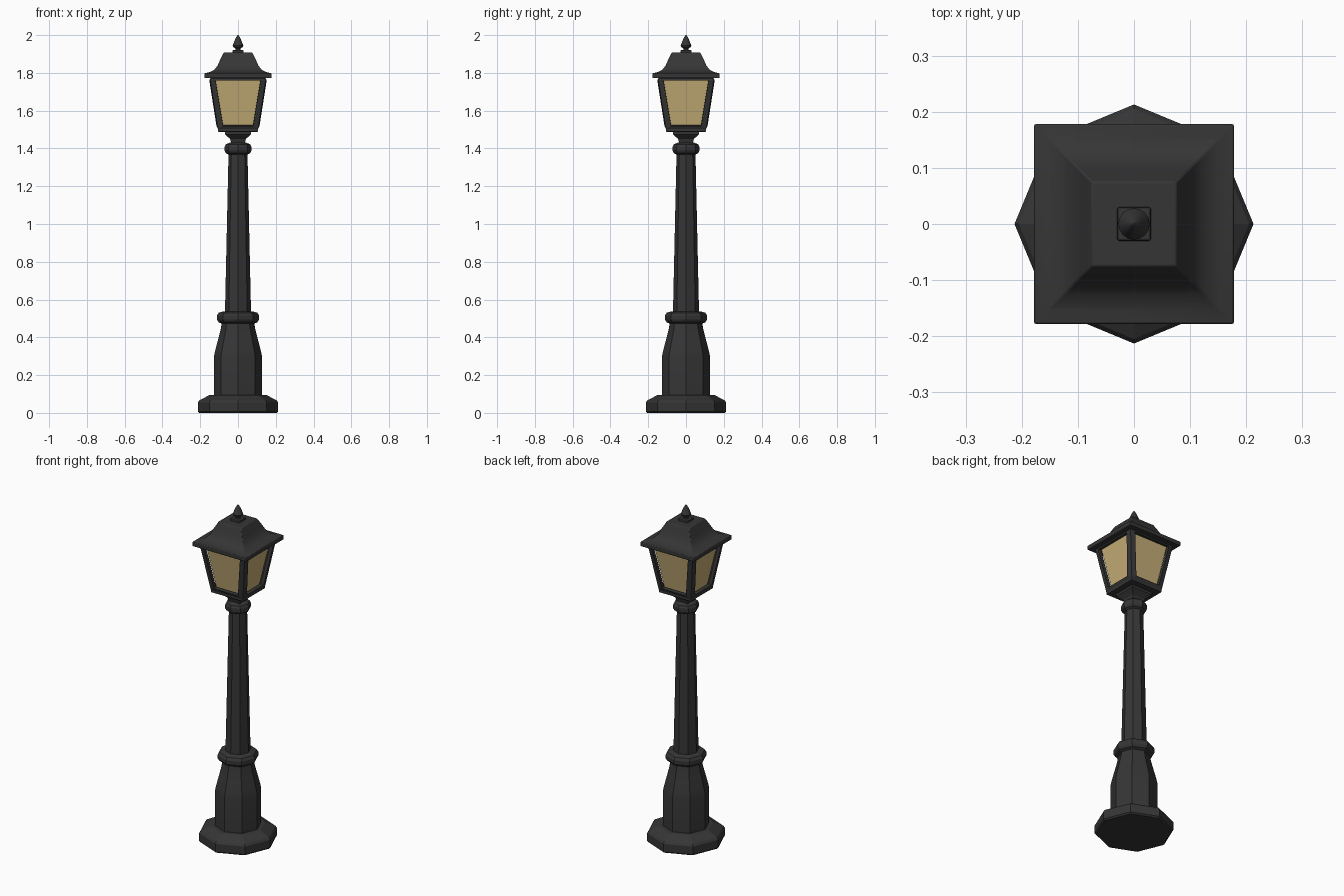
import bpy, bmesh, math

if "Cube" in bpy.data.objects:
    bpy.data.objects.remove(bpy.data.objects["Cube"])

def material(name, rgba):
    m = bpy.data.materials.new(name)
    m.diffuse_color = rgba
    m.use_nodes = True
    m.node_tree.nodes["Principled BSDF"].inputs["Base Color"].default_value = m.diffuse_color
    return m

IRON = material("dark iron", (0.036, 0.036, 0.036, 1))
GLASS = material("amber glass", (0.56, 0.42, 0.18, 0.8))

def finish(name, bm, mat):
    bmesh.ops.recalc_face_normals(bm, faces=bm.faces)
    me = bpy.data.meshes.new(name)
    bm.to_mesh(me)
    bm.free()
    me.materials.append(mat)
    ob = bpy.data.objects.new(name, me)
    bpy.context.collection.objects.link(ob)
    return ob

def loft(name, profile, sides, mat=IRON, caps=True, smooth=False, bevel=0):
    """Stack of polygon rings from (radius, z); for 4 sides radius is the half width."""
    bm = bmesh.new()
    k, off = (math.sqrt(2), math.pi / 4) if sides == 4 else (1, 0)
    rings = []
    for r, z in profile:
        rings.append([bm.verts.new((r * k * math.cos(off + 2 * math.pi * i / sides),
                                    r * k * math.sin(off + 2 * math.pi * i / sides), z))
                      for i in range(sides)])
    for a, b in zip(rings, rings[1:]):
        for i in range(sides):
            j = (i + 1) % sides
            bm.faces.new((a[i], a[j], b[j], b[i]))
    if caps:
        bm.faces.new(rings[0])
        bm.faces.new(rings[-1])
    ob = finish(name, bm, mat)
    if bevel:
        m = ob.modifiers.new("bevel", 'BEVEL')
        m.width, m.segments = bevel, 2
    if smooth:
        bpy.context.view_layer.objects.active = ob
        ob.select_set(True)
        bpy.ops.object.shade_smooth_by_angle(angle=math.radians(32))
        ob.select_set(False)
    return ob

# post
loft("foot", [(0.205, 0), (0.213, 0.008), (0.213, 0.055), (0.205, 0.066), (0.15, 0.095)], 8)
loft("pedestal", [(0.127, 0.09), (0.127, 0.3), (0.122, 0.325), (0.105, 0.39),
                  (0.092, 0.44), (0.085, 0.48)], 8, smooth=True)
loft("lower_collar", [(0.085, 0.472), (0.103, 0.48), (0.112, 0.495), (0.112, 0.515),
                      (0.103, 0.53), (0.075, 0.538)], 8)
loft("pole", [(0.069, 0.53), (0.05, 1.38)], 8)
loft("upper_collar", [(0.05, 1.368), (0.064, 1.375), (0.071, 1.388), (0.071, 1.408),
                      (0.064, 1.422), (0.04, 1.432)], 8)

# lantern
loft("lantern_neck", [(0.035, 1.425), (0.042, 1.45), (0.068, 1.475), (0.07, 1.492)], 4)
loft("lantern_tray", [(0.106, 1.488), (0.106, 1.51)], 4, bevel=0.004)
frame = loft("lantern_frame", [(0.092, 1.508), (0.134, 1.775)], 4, caps=False)
bm = bmesh.new()
bm.from_mesh(frame.data)
panes = list(bm.faces)
bmesh.ops.inset_individual(bm, faces=panes, thickness=0.02)
bmesh.ops.delete(bm, geom=panes, context='FACES')
bm.to_mesh(frame.data)
bm.free()
sol = frame.modifiers.new("thickness", 'SOLIDIFY')
sol.thickness, sol.offset = 0.02, -1
loft("glass", [(0.083, 1.512), (0.125, 1.772)], 4, mat=GLASS, caps=False)

# roof and finial
loft("roof", [(0.178, 1.772), (0.178, 1.797), (0.15, 1.804), (0.126, 1.816), (0.108, 1.838),
              (0.095, 1.868), (0.075, 1.908)], 4, smooth=True, bevel=0.003)
loft("finial_base", [(0.03, 1.905), (0.03, 1.92)], 4, bevel=0.004)
loft("finial", [(0.014, 1.915), (0.014, 1.93), (0.026, 1.938), (0.028, 1.946),
                (0.012, 1.985), (0.002, 2.0)], 16, smooth=True)
